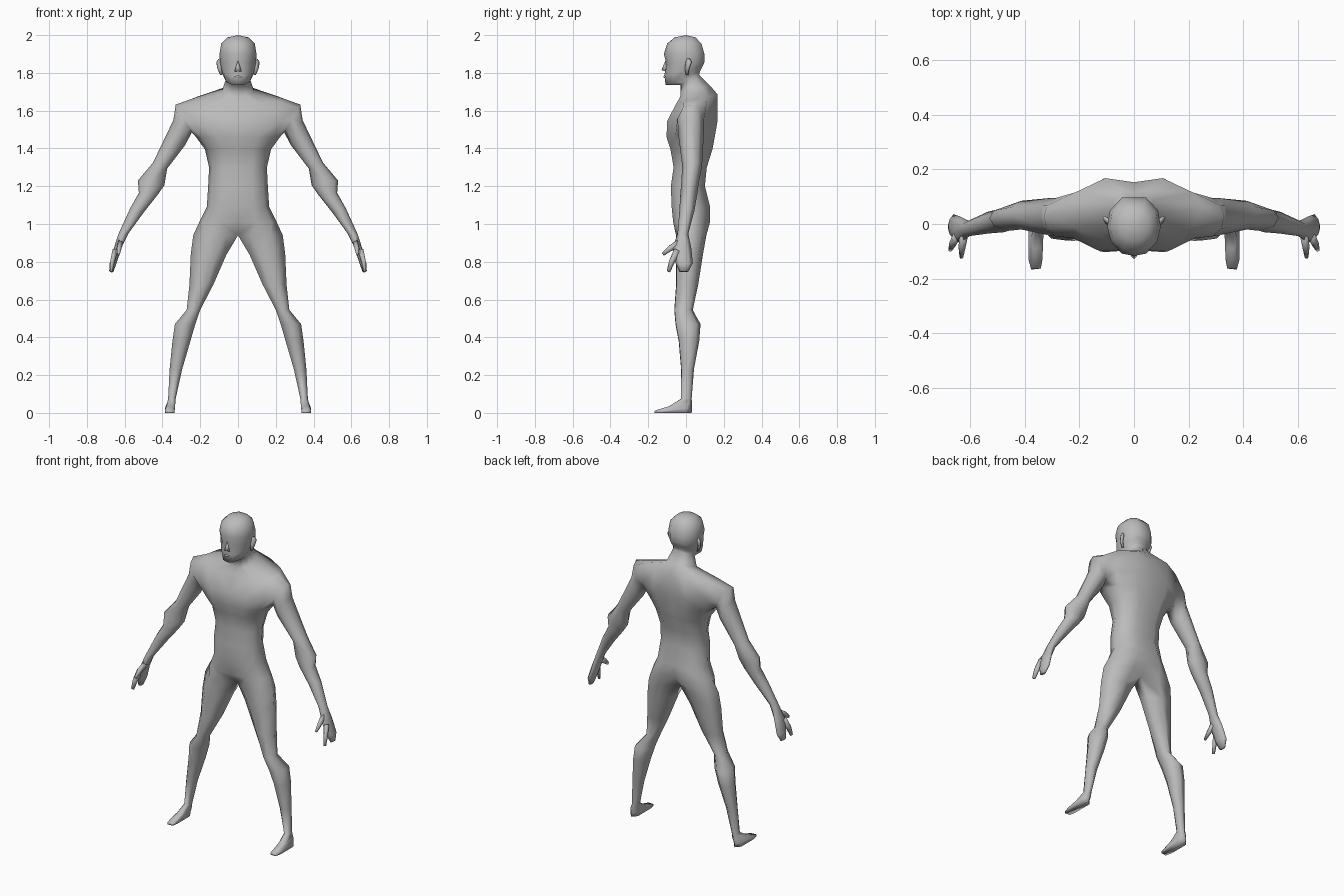
import bpy, bmesh
from math import cos, sin, pi
from mathutils import Vector

if "Cube" in bpy.data.objects:
    bpy.data.objects.remove(bpy.data.objects["Cube"])

skin = bpy.data.materials.new("plain grey")
skin.use_nodes = True
grey = (0.5, 0.5, 0.5, 1)
skin.diffuse_color = grey
skin.node_tree.nodes["Principled BSDF"].inputs["Base Color"].default_value = grey

# Half cross-sections, front centre round the outside to back centre: (x share, y share)
TRUNK = [(0, .03), (.48, 0), (.86, .18), (1, .47), (.86, .76), (.42, 1), (0, .93)]
SKULL = [(0, 0), (.45, .04), (.86, .24), (1, .5), (.9, .78), (.45, 1), (0, 1)]
LEG = [(0, .3), (.28, .03), (.72, .05), (1, .42), (.85, .85), (.4, 1), (0, .72)]
FOOT = [(0, .2), (.12, .02), (.8, 0), (1, .2), (1, .85), (.5, 1), (0, .85)]


def section(bm, shape, x0, x1, yf, yb, zf, zb=None):
    zb = zf if zb is None else zb
    return [bm.verts.new((x0 + (x1 - x0) * u, yf + (yb - yf) * v, zf + (zb - zf) * v))
            for u, v in shape]


def bridge(bm, a, b, closed=True, skip=()):
    n = len(a)
    for i in range(n if closed else n - 1):
        if i not in skip:
            j = (i + 1) % n
            bm.faces.new((a[i], a[j], b[j], b[i]))


def tube(bm, path, sides=6):
    # path entries: centre, radius across, radius along y-ish
    pts = [Vector(p[0]) for p in path]
    q = (pts[-1] - pts[0]).to_track_quat('Z', 'Y')
    rings = []
    for c, (_, ra, rb) in zip(pts, path):
        rings.append([bm.verts.new(c + q @ Vector((ra * cos(2 * pi * k / sides),
                                                   rb * sin(2 * pi * k / sides), 0)))
                      for k in range(sides)])
    for a, b in zip(rings, rings[1:]):
        bridge(bm, a, b)
    bm.faces.new(rings[0])
    bm.faces.new(rings[-1])


def finish(name, bm, mirror=True):
    if mirror:
        bmesh.ops.mirror(bm, geom=bm.verts[:] + bm.edges[:] + bm.faces[:],
                         axis='X', merge_dist=.0005)
    bmesh.ops.recalc_face_normals(bm, faces=bm.faces[:])
    me = bpy.data.meshes.new(name)
    bm.to_mesh(me)
    bm.free()
    me.materials.append(skin)
    for p in me.polygons:
        p.use_smooth = True
    ob = bpy.data.objects.new(name, me)
    bpy.context.collection.objects.link(ob)
    return ob


# Body: one half lofted from sole to crown
bm = bmesh.new()
foot = [(.335, .387, -.167, .03, 0), (.335, .387, -.165, .032, .012, .025),
        (.333, .378, -.09, .032, .035, .05)]
leg = [(.33, .37, -.028, .03, .075), (.296, .362, -.028, .042, .23),
       (.252, .347, -.042, .07, .38), (.226, .334, -.06, .077, .47),
       (.2, .272, -.065, .036, .545), (.13, .257, -.056, .065, .68),
       (.06, .25, -.058, .09, .84), (0, .237, -.058, .108, .94)]
trunk = [(.205, -.068, .127, 1.01), (.165, -.076, .128, 1.09), (.158, -.08, .1, 1.2),
         (.153, -.066, .11, 1.3), (.175, -.082, .14, 1.395), (.222, -.103, .152, 1.46),
         (.26, -.1, .167, 1.545), (.25, -.05, .168, 1.64, 1.685),
         (.085, -.03, .125, 1.675, 1.735)]
skull = [(.066, -.03, .07, 1.735, 1.79), (.073, -.108, .075, 1.735, 1.81),
         (.086, -.114, .088, 1.785, 1.835), (.095, -.106, .097, 1.855),
         (.098, -.117, .097, 1.9), (.089, -.1, .082, 1.955), (.055, -.06, .05, 1.988)]

lower = [section(bm, FOOT, *r) for r in foot] + [section(bm, LEG, *r) for r in leg]
upper = [section(bm, TRUNK, 0, *r) for r in trunk] + [section(bm, SKULL, 0, *r) for r in skull]
bm.faces.new(lower[0])
for a, b in zip(lower, lower[1:]):
    bridge(bm, a, b)
bridge(bm, lower[-1], upper[0], closed=False)
LOW = 5  # first trunk ring of the arm opening
for i, (a, b) in enumerate(zip(upper, upper[1:])):
    bridge(bm, a, b, closed=False, skip=(2, 3) if i in (LOW, LOW + 1) else ())
crown = bm.verts.new((0, 0, 2))
for a, b in zip(upper[-1], upper[-1][1:]):
    bm.faces.new((a, b, crown))

# Arm and hand: outer x z, inner x z, front y, back y
arm = [(.33, 1.632, .245, 1.485, -.045, .095), (.342, 1.55, .278, 1.42, -.042, .095),
       (.45, 1.325, .375, 1.293, -.02, .085), (.53, 1.23, .39, 1.205, -.025, .068),
       (.525, 1.165, .425, 1.155, -.03, .06), (.57, 1.085, .5, 1.06, -.035, .045),
       (.634, .945, .58, .95, -.045, .012), (.658, .87, .617, .875, -.07, .028),
       (.68, .79, .642, .795, -.055, .036), (.682, .75, .66, .745, -.035, .012)]
lo, mid, hi = upper[LOW:LOW + 3]
prev = [hi[2], hi[3], hi[4], mid[4], lo[4], lo[3], lo[2], mid[2]]
for ox, oz, ix, iz, yf, yb in arm:
    o, n = Vector((ox, 0, oz)), Vector((ix, 0, iz))
    ring = []
    for t, s in [(.12, .2), (0, .5), (.12, .8), (.5, 1), (.88, .8), (1, .5), (.88, .2), (.5, 0)]:
        p = o.lerp(n, t)
        p.y = yf + (yb - yf) * s
        ring.append(bm.verts.new(p))
    bridge(bm, prev, ring)
    prev = ring
bm.faces.new(prev)
finish("body", bm)

# Thumbs and forefingers
bm = bmesh.new()
tube(bm, [((.622, -.035, .9), .016, .022), ((.63, -.085, .87), .013, .017),
          ((.632, -.122, .84), .007, .01)])
finish("thumbs", bm)
bm = bmesh.new()
tube(bm, [((.65, -.045, .86), .015, .02), ((.665, -.075, .8), .013, .016),
          ((.672, -.093, .748), .008, .01)])
finish("forefingers", bm)

# Ears
bm = bmesh.new()
tube(bm, [((.088, .005, 1.79), .006, .008), ((.098, .006, 1.825), .009, .014),
          ((.1, .014, 1.86), .01, .02), ((.096, .014, 1.875), .005, .01)])
finish("ears", bm)

# Nose wedge
bm = bmesh.new()
top = bm.verts.new((0, -.108, 1.868))
tip = bm.verts.new((0, -.13, 1.815))
left, right = (bm.verts.new((s * .019, -.108, 1.808)) for s in (1, -1))
base = bm.verts.new((0, -.09, 1.802))
for f in ((top, tip, left), (top, right, tip), (tip, base, left), (tip, right, base),
          (top, left, base), (top, base, right)):
    bm.faces.new(f)
finish("nose", bm, mirror=False)

# Lips
bm = bmesh.new()
tube(bm, [((-.024, -.104, 1.775), .004, .004), ((0, -.112, 1.779), .008, .008),
          ((.024, -.104, 1.775), .004, .004)])
finish("lips", bm, mirror=False)
